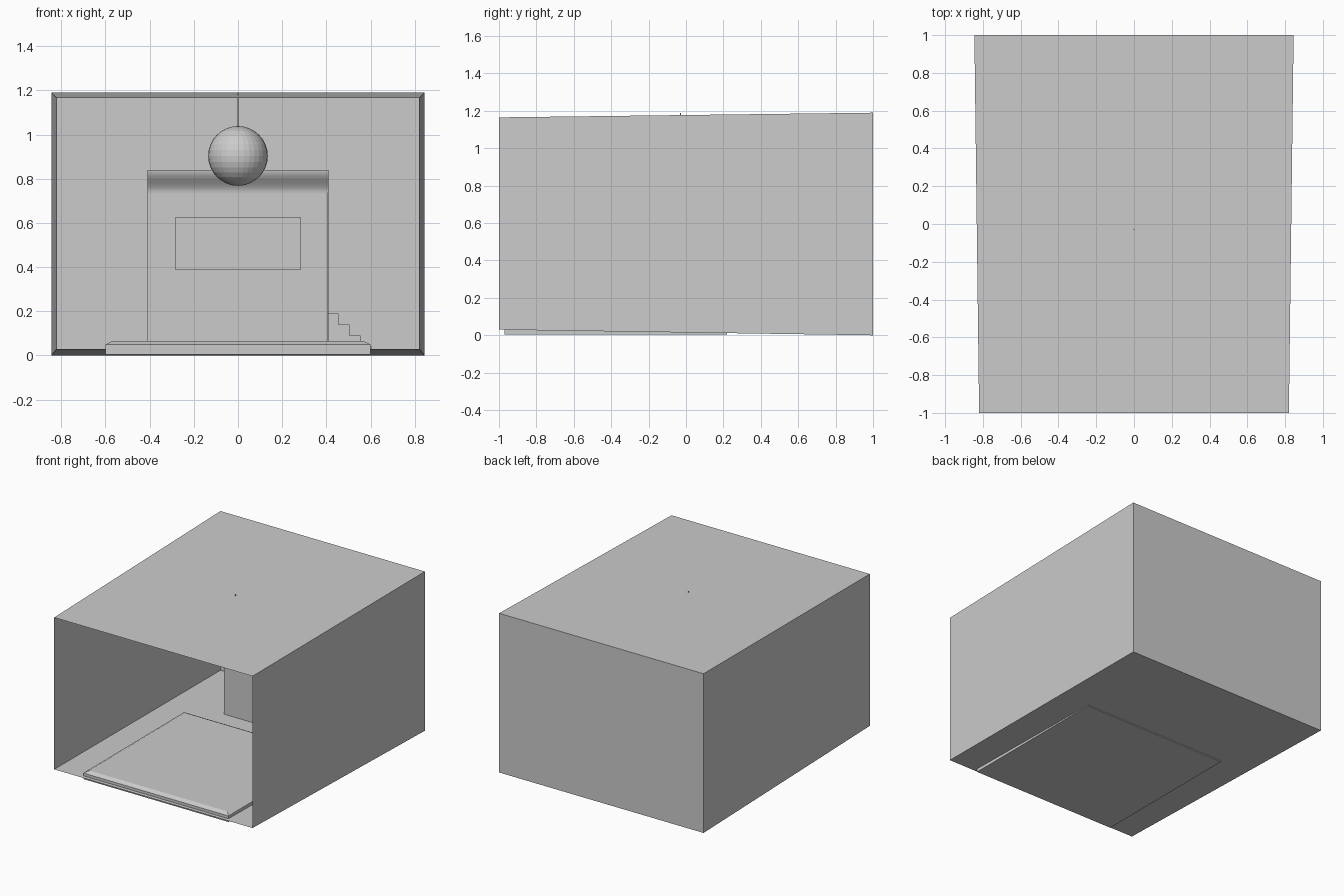
import bpy, bmesh, math

if "Cube" in bpy.data.objects:
    bpy.data.objects.remove(bpy.data.objects["Cube"])


def mesh(name, verts, faces):
    me = bpy.data.meshes.new(name)
    me.from_pydata(verts, [], faces)
    ob = bpy.data.objects.new(name, me)
    bpy.context.collection.objects.link(ob)
    return ob


def frustum(name, low, high, faces=range(6)):
    # Box between two (x0, x1, y0, y1, z) rectangles
    verts = []
    for x0, x1, y0, y1, z in (low, high):
        verts += [(x0, y0, z), (x1, y0, z), (x1, y1, z), (x0, y1, z)]
    quads = [(3, 2, 1, 0), (4, 5, 6, 7), (0, 1, 5, 4),
             (1, 2, 6, 5), (2, 3, 7, 6), (3, 0, 4, 7)]
    return mesh(name, verts, [quads[i] for i in faces])


def box(name, x0, x1, y0, y1, z0, z1):
    return frustum(name, (x0, x1, y0, y1, z0), (x0, x1, y0, y1, z1))


def extrude(name, profile, a, b, place):
    # Prism from a 2D profile swept from a to b
    n = len(profile)
    verts = [place(p, q, t) for t in (a, b) for p, q in profile]
    faces = [(i, (i + 1) % n, n + (i + 1) % n, n + i) for i in range(n)]
    ob = mesh(name, verts, faces + [tuple(range(n))[::-1], tuple(range(n, 2 * n))])
    bm = bmesh.new()
    bm.from_mesh(ob.data)
    bmesh.ops.recalc_face_normals(bm, faces=bm.faces)
    bm.to_mesh(ob.data)
    bm.free()
    return ob


# Room shell: thin walls, open at the front, flaring to the back
room_verts = []
for y, w, z0, z1 in ((-1, 0.82, 0.03, 1.165), (1, 0.845, 0, 1.19)):
    room_verts += [(-w, y, z0), (w, y, z0), (w, y, z1), (-w, y, z1)]
mesh("room_shell", room_verts, [(0, 4, 5, 1), (1, 5, 6, 2), (2, 6, 7, 3),
                                (3, 7, 4, 0), (4, 7, 6, 5)])

# Dance floor with a chamfered top edge
box("dance_floor_base", -0.6, 0.6, -0.97, 0.22, 0.005, 0.05)
frustum("dance_floor_top", (-0.6, 0.6, -0.97, 0.22, 0.05),
        (-0.57, 0.57, -0.94, 0.19, 0.065), (1, 2, 3, 4, 5))

# Booth: counter front, left wing, raised platform and front panel
box("booth_front", -0.41, 0.405, 0.42, 0.62, 0.01, 0.735)
box("booth_left_wing", -0.41, -0.36, 0.62, 0.95, 0.01, 0.735)
box("booth_right_wing", 0.36, 0.41, 0.6, 0.68, 0.01, 0.735)
box("booth_platform", -0.36, 0.41, 0.62, 0.95, 0.006, 0.19)
box("booth_panel", -0.285, 0.285, 0.413, 0.42, 0.39, 0.625)

# Counter top with an S-shaped overhanging front
curve = []
for i in range(13):
    t = i / 12
    curve.append((0.42 - 0.05 * (0.5 - 0.5 * math.cos(math.pi * t)), 0.735 + 0.105 * t))
counter = extrude("booth_counter", curve + [(0.64, 0.84), (0.64, 0.735)], -0.41, 0.41,
                  lambda p, q, t: (t, p, q))
bpy.context.view_layer.objects.active = counter
counter.select_set(True)
bpy.ops.object.shade_smooth_by_angle(angle=math.radians(30))

# Side steps
steps = [(0.41, 0.007)]
for i in range(4):
    x = 0.605 - 0.05 * i
    z = 0.04 + 0.05 * i
    steps += [(x, 0.007 if i == 0 else z - 0.05), (x, z)]
steps.append((0.41, 0.19))
extrude("side_steps", steps, 0.68, 0.92, lambda p, q, t: (p, t, q))

# Hanging mirror ball, flat facets
bpy.ops.mesh.primitive_uv_sphere_add(segments=32, ring_count=16, radius=0.135,
                                     location=(0, -0.03, 0.903))
bpy.context.object.name = "mirror_ball"
bpy.ops.mesh.primitive_cylinder_add(vertices=8, radius=0.003, depth=0.16,
                                    location=(0, -0.03, 1.108))
bpy.context.object.name = "ball_wire"
